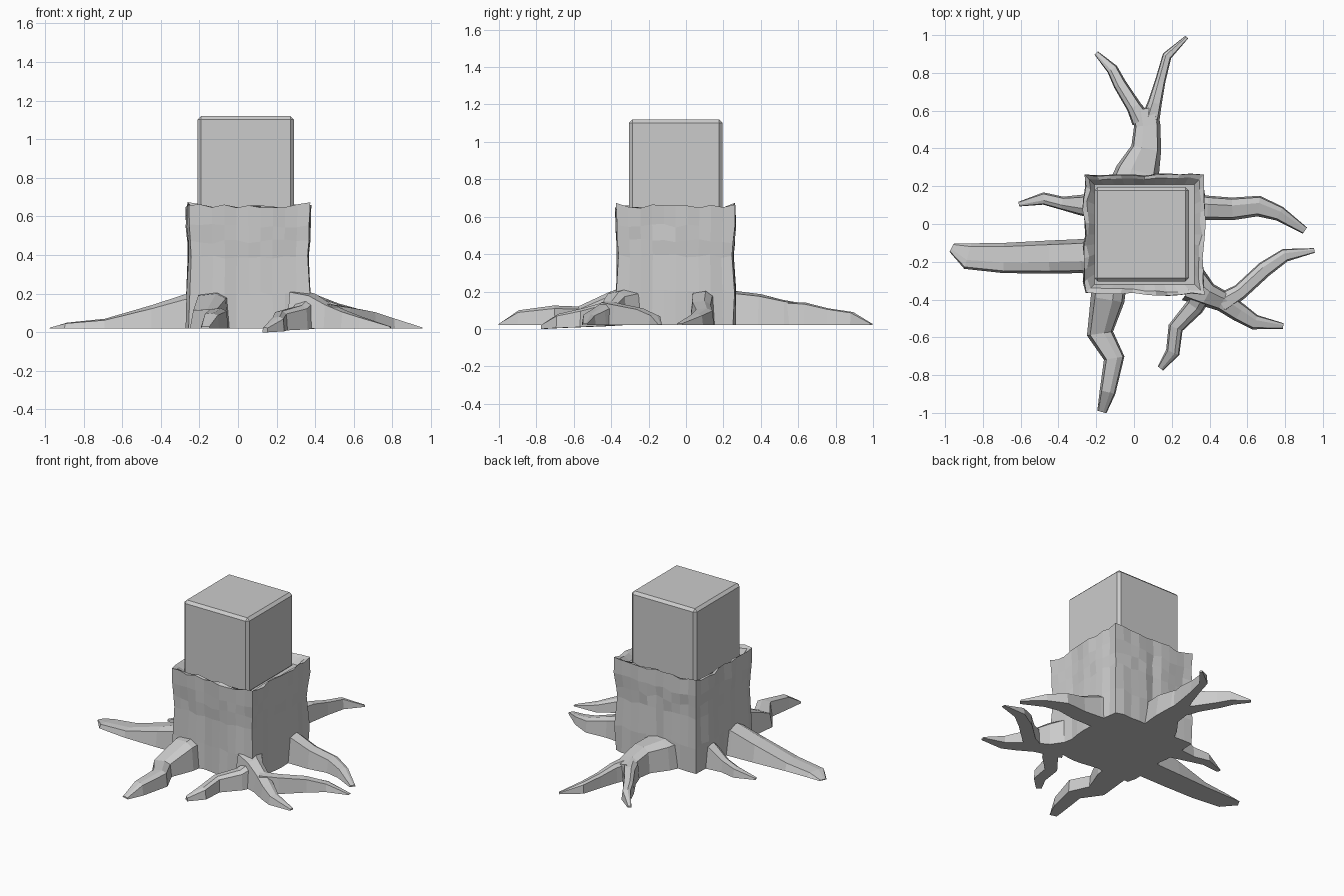
import bpy, bmesh, random
from mathutils import Vector

random.seed(4)
CX, CY, FLOOR = 0.055, -0.055, 0.02


def finish(name, bm):
    bmesh.ops.recalc_face_normals(bm, faces=bm.faces)
    me = bpy.data.meshes.new(name)
    bm.to_mesh(me)
    bm.free()
    ob = bpy.data.objects.new(name, me)
    bpy.context.collection.objects.link(ob)
    return ob


def skin(bm, rings):
    # Closed loft through equally sized rings, capped at both ends
    n = len(rings[0])
    for a, b in zip(rings, rings[1:]):
        for i in range(n):
            j = (i + 1) % n
            bm.faces.new((a[i], a[j], b[j], b[i]))
    bm.faces.new(rings[0])
    bm.faces.new(rings[-1])


def root(name, path, drop=0.0):
    # path points: x, y, width, top height; boxy section with a flat underside
    bm = bmesh.new()
    rings = []
    pts = [Vector(p[:2]) for p in path]
    last = len(pts) - 1
    for k, (x, y, w, h) in enumerate(path):
        d = Vector((0, 0))
        if k > 0:
            d += (pts[k] - pts[k - 1]).normalized()
        if k < last:
            d += (pts[k + 1] - pts[k]).normalized()
        d.normalize()
        s = Vector((-d.y, d.x)) * w / 2
        zb = FLOOR - drop * k / last
        mid = zb + (h - zb) * 0.85
        section = [(-1, zb), (1, zb), (0.85, mid), (0.3, h), (-0.75, h - 0.06 * (h - zb))]
        rings.append([bm.verts.new((x + s.x * u, y + s.y * u, z)) for u, z in section])
    skin(bm, rings)
    return finish(name, bm)


# Square trunk with rough bark facets and a ragged, slightly hollow top
bm = bmesh.new()
COLS = 10
groove = [random.uniform(-0.008, 0.008) for _ in range(4 * COLS)]
rows = [(0.02, 0.315, 0), (0.2, 0.312, 0.01), (0.39, 0.306, 0.01), (0.47, 0.31, 0.012),
        (0.55, 0.314, 0.012), (0.655, 0.316, 0.01), (0.65, 0.295, 0.008), (0.61, 0.265, 0)]
rings = []
for r, (z, h, jz) in enumerate(rows):
    ring = []
    for side in range(4):
        for i in range(COLS):
            u = (-1 + 2 * i / COLS) * h
            out = h + (groove[side * COLS + i] + random.uniform(-0.006, 0.006) if r < 7 else 0)
            x, y = u, -out
            if i == 0:
                x = -out
            for _ in range(side):
                x, y = -y, x
            lift = random.uniform(-jz, jz) + (0.012 if i == 0 and r == 5 else 0)
            ring.append(bm.verts.new((CX + x, CY + y, z + lift)))
    rings.append(ring)
skin(bm, rings)
finish("trunk", bm)

# Bevelled block sunk into the top
bm = bmesh.new()
bmesh.ops.create_cube(bm, size=1)
for v in bm.verts:
    v.co = Vector((0.04 + v.co.x * 0.5, CY + v.co.y * 0.5, 0.86 + v.co.z * 0.52))
bmesh.ops.bevel(bm, geom=list(bm.edges), offset=0.018, segments=1, affect='EDGES')
finish("top_block", bm)

# Single roots
root("front_root", [(-0.13, -0.32, 0.18, 0.21), (-0.14, -0.40, 0.18, 0.20), (-0.18, -0.58, 0.14, 0.12),
                    (-0.105, -0.71, 0.11, 0.125), (-0.14, -0.89, 0.085, 0.10), (-0.17, -0.995, 0.05, 0.03)])
root("left_long_root", [(-0.20, -0.17, 0.20, 0.21), (-0.28, -0.17, 0.18, 0.195), (-0.45, -0.175, 0.175, 0.14),
                        (-0.69, -0.18, 0.16, 0.07), (-0.88, -0.17, 0.14, 0.05), (-0.965, -0.125, 0.05, 0.025)])
root("left_short_root", [(-0.20, 0.10, 0.14, 0.20), (-0.28, 0.10, 0.11, 0.17), (-0.38, 0.11, 0.07, 0.10),
                         (-0.48, 0.135, 0.065, 0.08), (-0.61, 0.105, 0.025, 0.03)])
root("right_root", [(0.32, 0.09, 0.14, 0.21), (0.39, 0.085, 0.13, 0.20), (0.52, 0.08, 0.12, 0.15),
                    (0.66, 0.095, 0.11, 0.11), (0.77, 0.055, 0.08, 0.08), (0.905, -0.035, 0.04, 0.03)])

# Forked root at the back
root("back_root", [(0.01, 0.22, 0.27, 0.21), (0.02, 0.28, 0.23, 0.20), (0.065, 0.40, 0.16, 0.185),
                   (0.07, 0.52, 0.14, 0.155), (0.055, 0.61, 0.14, 0.14)])
root("back_fork_left", [(0.04, 0.55, 0.11, 0.145), (0.0, 0.62, 0.08, 0.14), (-0.075, 0.74, 0.07, 0.11),
                        (-0.115, 0.82, 0.06, 0.09), (-0.20, 0.905, 0.025, 0.03)])
root("back_fork_right", [(0.085, 0.55, 0.10, 0.145), (0.11, 0.64, 0.075, 0.14), (0.14, 0.76, 0.055, 0.11),
                         (0.175, 0.89, 0.05, 0.09), (0.28, 0.99, 0.02, 0.03)])

# Branching root at the front right corner
root("corner_root", [(0.31, -0.32, 0.20, 0.22), (0.39, -0.375, 0.13, 0.20), (0.47, -0.41, 0.11, 0.15),
                     (0.56, -0.47, 0.10, 0.11), (0.64, -0.52, 0.08, 0.08), (0.79, -0.54, 0.03, 0.03)])
root("corner_side_root", [(0.36, -0.36, 0.12, 0.19), (0.32, -0.44, 0.10, 0.14), (0.22, -0.55, 0.08, 0.11),
                          (0.205, -0.68, 0.075, 0.08), (0.14, -0.765, 0.035, 0.025)], drop=0.02)
root("corner_right_root", [(0.46, -0.42, 0.11, 0.15), (0.56, -0.36, 0.085, 0.135), (0.69, -0.24, 0.085, 0.11),
                           (0.80, -0.165, 0.07, 0.075), (0.955, -0.14, 0.025, 0.025)])
